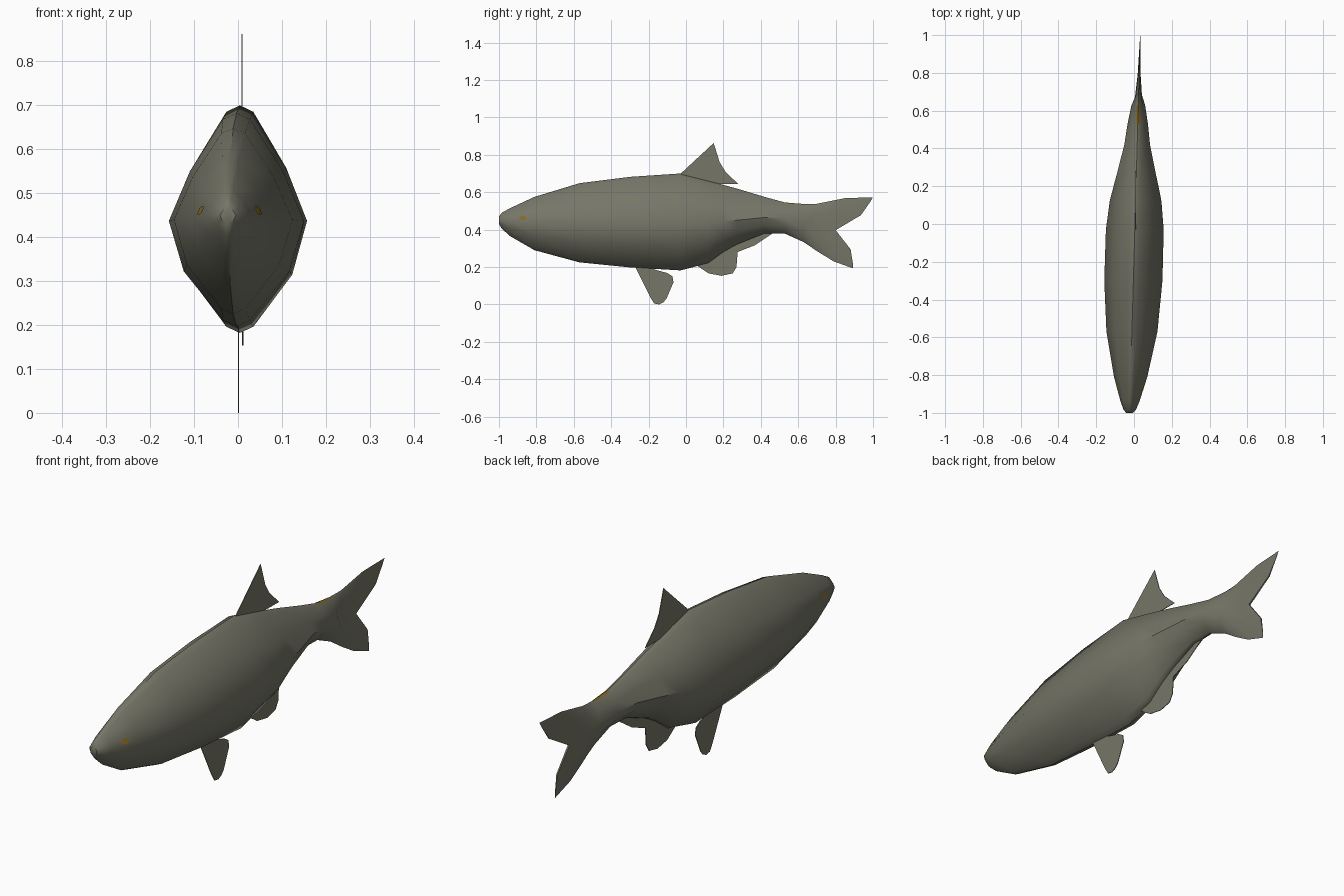
import bpy, bmesh, math
from mathutils import Vector
from mathutils.bvhtree import BVHTree

if "Cube" in bpy.data.objects:
    bpy.data.objects.remove(bpy.data.objects["Cube"])


def material(name, rgb):
    m = bpy.data.materials.new(name)
    m.diffuse_color = (*rgb, 1)
    m.use_nodes = True
    m.node_tree.nodes["Principled BSDF"].inputs["Base Color"].default_value = m.diffuse_color
    return m


OLIVE = material("olive_grey", (0.18, 0.18, 0.138))
GOLD = material("dull_gold", (0.23, 0.145, 0.015))


def make_object(name, bm, mats, smooth=None):
    bmesh.ops.recalc_face_normals(bm, faces=bm.faces)
    mesh = bpy.data.meshes.new(name)
    bm.to_mesh(mesh)
    for m in mats:
        mesh.materials.append(m)
    ob = bpy.data.objects.new(name, mesh)
    bpy.context.collection.objects.link(ob)
    if smooth:
        bpy.ops.object.select_all(action='DESELECT')
        ob.select_set(True)
        bpy.context.view_layer.objects.active = ob
        bpy.ops.object.shade_smooth_by_angle(angle=math.radians(smooth))
    return ob


def lean(y):
    """The spine drifts slightly sideways from nose to tail."""
    return 0.005 + 0.028 * y


# Half section from back ridge to belly: (share of width, share of height)
SECTION = [(0, 1), (0.2, 0.945), (0.69, 0.46), (1, 0),
           (0.78, -0.48), (0.2, -0.945), (0, -1)]

# Body stations: y, belly z, widest z, back z, half width
STATIONS = [
    (-1.00, 0.43, 0.45, 0.47, 0.018),
    (-0.985, 0.405, 0.45, 0.49, 0.032),
    (-0.94, 0.365, 0.45, 0.515, 0.050),
    (-0.81, 0.29, 0.445, 0.575, 0.088),
    (-0.57, 0.225, 0.44, 0.648, 0.135),
    (-0.30, 0.198, 0.437, 0.682, 0.154),
    (-0.03, 0.182, 0.437, 0.700, 0.153),
    (0.12, 0.22, 0.44, 0.660, 0.137),
    (0.20, 0.28, 0.445, 0.639, 0.119),
    (0.27, 0.32, 0.45, 0.620, 0.102),
    (0.42, 0.38, 0.465, 0.575, 0.068),
    (0.53, 0.378, 0.46, 0.545, 0.054),
    (0.63, 0.333, 0.445, 0.537, 0.036),
]
# Tail rings, back to belly: (y, z), then half width
TAIL = [
    ([(0.70, 0.538), (0.70, 0.528), (0.68, 0.485), (0.66, 0.435),
      (0.69, 0.36), (0.70, 0.295), (0.70, 0.285)], 0.020),
    ([(0.85, 0.568), (0.85, 0.555), (0.80, 0.49), (0.73, 0.412),
      (0.79, 0.315), (0.80, 0.24), (0.79, 0.23)], 0.010),
    ([(1.00, 0.573), (0.985, 0.548), (0.935, 0.477), (0.80, 0.397),
      (0.88, 0.295), (0.893, 0.215), (0.893, 0.193)], 0.004),
]

rings = []
for y, low, mid, high, w in STATIONS:
    rings.append([(w * sx, y, mid + sz * ((high - mid) if sz > 0 else (mid - low)))
                  for sx, sz in SECTION])
for points, w in TAIL:
    rings.append([(w * s[0], y, z) for (y, z), s in zip(points, SECTION)])

# Body and forked tail in one skin
bm = bmesh.new()
loops = []
for half in rings:
    full = half + [(-x, y, z) for x, y, z in half[5:0:-1]]
    loops.append([bm.verts.new((x + lean(y), y, z)) for x, y, z in full])
for i, (a, b) in enumerate(zip(loops, loops[1:])):
    for k in range(12):
        n = (k + 1) % 12
        f = bm.faces.new((a[k], a[n], b[n], b[k]))
        # gold fleck on the ridge ahead of the tail
        if k in (0, 11) and i == 11:
            f.material_index = 1
bm.faces.new(loops[0])
for k in range(6):     # close the fork edge, left side to right side
    pts = [loops[-1][k], loops[-1][k + 1], loops[-1][(11 - k) % 12], loops[-1][(12 - k) % 12]]
    bm.faces.new(list(dict.fromkeys(pts)))
bm.normal_update()
tree = BVHTree.FromBMesh(bm)
make_object("body", bm, [OLIVE, GOLD], smooth=40)

# Eyes: tiny plates laid on the skin
for side, label in ((1, "right"), (-1, "left")):
    bm = bmesh.new()
    verts = []
    for k in range(10):
        a = math.tau * k / 10
        y, z = -0.872 + 0.02 * math.cos(a), 0.461 + 0.011 * math.sin(a)
        hit = tree.ray_cast(Vector((side, y, z)), Vector((-side, 0, 0)))[0]
        verts.append(bm.verts.new((hit.x + side * 0.002, y, z)))
    face = bm.faces.new(verts)
    bmesh.ops.triangulate(bm, faces=[face])
    eye = make_object(label + "_eye", bm, [GOLD])
    if sum(p.normal.x for p in eye.data.polygons) * side < 0:
        eye.data.flip_normals()


def fin(name, x, outline, thick=0.003):
    """Thin upright plate from a (y, z) outline."""
    bm = bmesh.new()
    f = bm.faces.new([bm.verts.new((x - thick / 2, y, z)) for y, z in outline])
    ext = bmesh.ops.extrude_face_region(bm, geom=[f])
    bmesh.ops.translate(bm, vec=(thick, 0, 0),
                        verts=[v for v in ext["geom"] if isinstance(v, bmesh.types.BMVert)])
    make_object(name, bm, [OLIVE])


fin("dorsal_fin", 0.009, [(-0.03, 0.698), (0.148, 0.863), (0.18, 0.76), (0.212, 0.708),
                          (0.28, 0.643), (0.12, 0.645)])
fin("pelvic_fin", 0.001, [(-0.27, 0.198), (-0.19, 0.037), (-0.17, 0.005), (-0.145, 0.0),
                          (-0.122, 0.01), (-0.105, 0.03), (-0.067, 0.118), (-0.072, 0.15),
                          (-0.10, 0.168), (-0.17, 0.187), (-0.17, 0.21)])
fin("anal_fin", 0.011, [(0.062, 0.205), (0.12, 0.166), (0.19, 0.153), (0.25, 0.166),
                        (0.27, 0.20), (0.276, 0.28), (0.367, 0.316), (0.46, 0.378),
                        (0.42, 0.395), (0.27, 0.34), (0.20, 0.30), (0.12, 0.235)])
